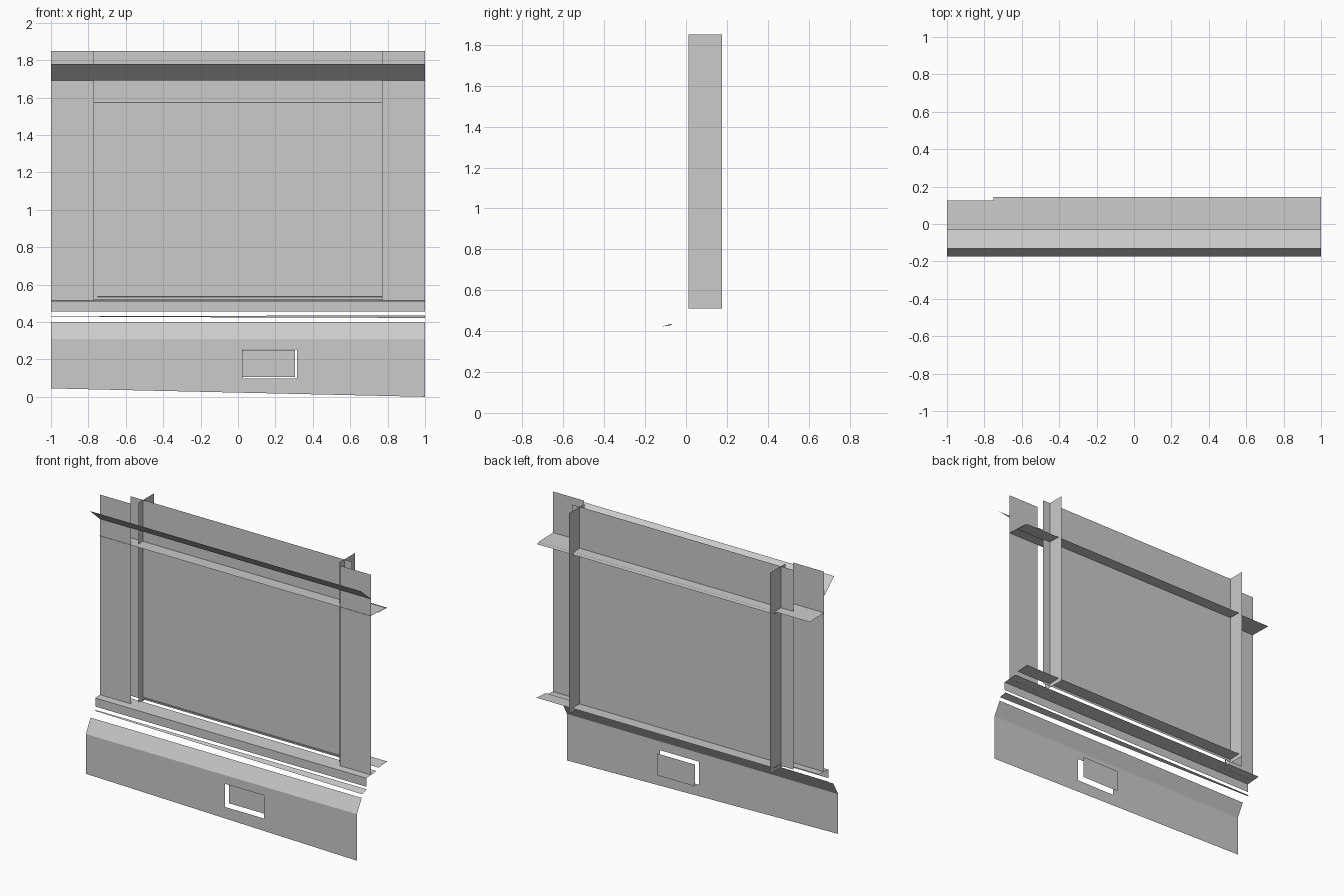
import bpy

if "Cube" in bpy.data.objects:
    bpy.data.objects.remove(bpy.data.objects["Cube"])


def sheet(name, *quads):
    """Thin sheet made of one or more four-sided faces."""
    verts = [p for q in quads for p in q]
    faces = [tuple(range(4 * i, 4 * i + 4)) for i in range(len(quads))]
    mesh = bpy.data.meshes.new(name)
    mesh.from_pydata(verts, [], faces)
    mesh.update()
    obj = bpy.data.objects.new(name, mesh)
    bpy.context.collection.objects.link(obj)
    return obj


def front(x0, x1, z0, z1, y):
    return [(x0, y, z0), (x1, y, z0), (x1, y, z1), (x0, y, z1)]


def strip(x0, x1, low, high):
    """Strip along x between two (y, z) profile points."""
    return [(x0, *low), (x1, *low), (x1, *high), (x0, *high)]


# Lower panel with sloping foot and a rectangular opening
y = -0.175
outer = [(-1, y, 0.045), (1, y, 0.0), (1, y, 0.31), (-1, y, 0.31)]
inner = front(0.025, 0.315, 0.098, 0.252, y)
sheet("lower_panel", *[[outer[i], outer[(i + 1) % 4], inner[(i + 1) % 4], inner[i]]
                       for i in range(4)])
sheet("recessed_vent", front(0.025, 0.305, 0.105, 0.25, -0.13))
sheet("lower_bevel", strip(-1, 1, (-0.175, 0.31), (-0.125, 0.40)))

# Tapering ledge and the sill above it
sheet("ledge", [(-1, -0.08, 0.428), (1, -0.12, 0.422), (1, -0.07, 0.436), (-1, -0.07, 0.43)])
sheet("sill_front", strip(-1, 1, (-0.075, 0.455), (-0.075, 0.512)))
sheet("sill_top", strip(-1, 1, (-0.075, 0.512), (0.03, 0.52)))
sheet("sill_back", strip(-0.75, 1, (0.05, 0.535), (0.145, 0.54)))

# Main pane, side walls and jambs
sheet("pane", front(-0.835, 0.80, 0.52, 1.85, 0.06))
for side, s in (("left", -1), ("right", 1)):
    sheet(side + "_wall", front(s * 0.77, s, 0.515, 1.85, -0.027))
    x = s * 0.742
    sheet(side + "_jamb", [(x, 0.012, 0.51), (x, 0.175, 0.51), (x, 0.175, 1.85), (x, 0.012, 1.85)])

# Upper cross shelves and the tilted canopy
sheet("upper_shelf", strip(-1, 1, (-0.03, 1.576), (0.125, 1.572)))
sheet("upper_shelf_back", strip(-0.75, 1, (0.05, 1.568), (0.145, 1.565)))
sheet("canopy", strip(-1, 1, (-0.03, 1.69), (-0.132, 1.78)))
